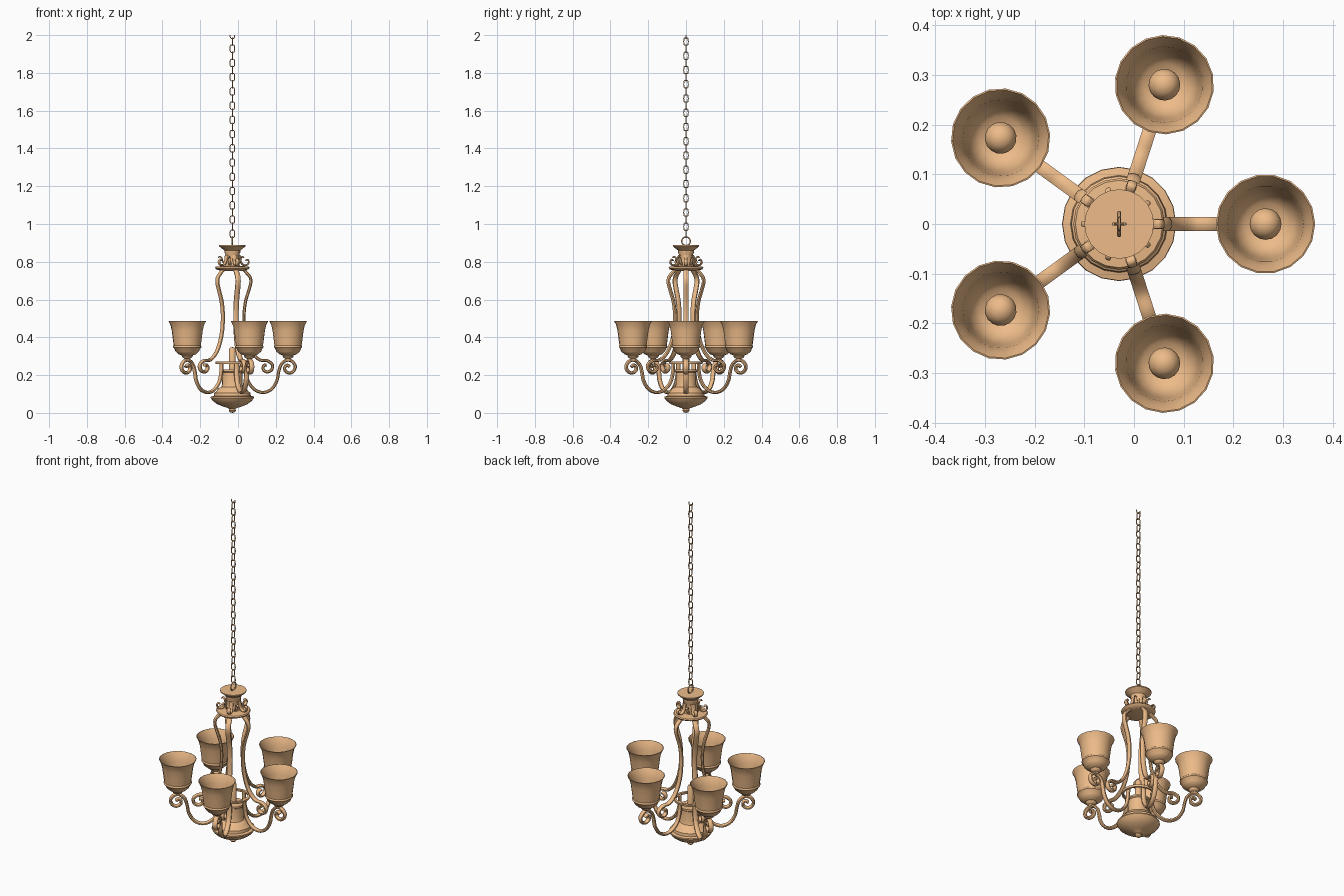
import bpy, bmesh, math
from mathutils import Vector, Matrix

AXIS = Vector((-0.03, 0, 0))      # the column stands slightly off centre
STEP = math.tau / 5
mat = bpy.data.materials.new("warm_bronze")
mat.diffuse_color = (0.85, 0.5, 0.25, 1)


def finish(name, bm, angle=40):
    bmesh.ops.recalc_face_normals(bm, faces=bm.faces)
    me = bpy.data.meshes.new(name)
    bm.to_mesh(me)
    bm.free()
    me.materials.append(mat)
    ob = bpy.data.objects.new(name, me)
    bpy.context.collection.objects.link(ob)
    ob.location = AXIS
    bpy.ops.object.select_all(action='DESELECT')
    ob.select_set(True)
    bpy.context.view_layer.objects.active = ob
    bpy.ops.object.shade_smooth_by_angle(angle=math.radians(angle))
    return ob


def lathe(name, profile, sides=20, centre_r=0, closed=False):
    """Spin (r, z) points around a vertical line at x = centre_r."""
    bm = bmesh.new()
    pts = profile + profile[:1] if closed else profile
    vs = [bm.verts.new((r, 0, z)) for r, z in pts]
    es = [bm.edges.new(p) for p in zip(vs, vs[1:])]
    bmesh.ops.spin(bm, geom=vs + es, cent=(0, 0, 0), axis=(0, 0, 1),
                   angle=math.tau, steps=sides, use_duplicate=False)
    bmesh.ops.remove_doubles(bm, verts=bm.verts, dist=1e-5)
    bmesh.ops.translate(bm, verts=bm.verts, vec=(centre_r, 0, 0))
    return finish(name, bm)


def smooth_path(pts, n=4, closed=False):
    """Catmull-Rom curve through the points."""
    p = [Vector(q) for q in pts]
    p = [p[-1]] + p + p[:2] if closed else [p[0]] + p + [p[-1]]
    out = []
    for a, b, c, d in zip(p, p[1:], p[2:], p[3:]):
        for k in range(n):
            t = k / n
            out.append(0.5 * (2 * b + (c - a) * t + (2 * a - 5 * b + 4 * c - d) * t * t
                              + (3 * b - a - 3 * c + d) * t ** 3))
    return out if closed else out + [p[-2]]


def sweep(name, pts, wide, thick, sides=8, n=4, closed=False, end_scale=1.0):
    """Sweep an oval section along an (r, z) path."""
    path = smooth_path(pts, n, closed)
    m = len(path)
    bm = bmesh.new()
    rings = []
    for i, p in enumerate(path):
        a = path[(i - 1) % m] if closed else path[max(i - 1, 0)]
        b = path[(i + 1) % m] if closed else path[min(i + 1, m - 1)]
        t = (b - a).normalized()
        s = 1 + (end_scale - 1) * i / m
        ring = []
        for k in range(sides):
            u = math.tau * (k + 0.5) / sides
            q = p + Vector((-t.y, t.x)) * (math.cos(u) * thick * s)
            ring.append(bm.verts.new((q.x, math.sin(u) * wide * s, q.y)))
        rings.append(ring)
    for i in range(m if closed else m - 1):
        A, B = rings[i], rings[(i + 1) % m]
        for k in range(sides):
            j = (k + 1) % sides
            bm.faces.new((A[k], A[j], B[j], B[k]))
    if not closed:
        bm.faces.new(rings[0])
        bm.faces.new(rings[-1])
    return finish(name, bm)


def five(ob, offset=0):
    """Repeat a part around the column."""
    base = ob.name
    ob.rotation_euler.z = offset
    for i in range(1, 5):
        c = ob.copy()
        c.name = f"{base}_{i + 1}"
        c.rotation_euler.z = offset + i * STEP
        bpy.context.collection.objects.link(c)


# Bowl-shaped base with drop finial and upper drum
lathe("base_bowl", [(0, 0.0), (0.012, 0.003), (0.019, 0.012), (0.016, 0.021), (0.024, 0.026),
                    (0.045, 0.032), (0.08, 0.046), (0.104, 0.064), (0.115, 0.08),
                    (0.114, 0.086), (0.098, 0.09), (0.096, 0.106), (0.084, 0.114),
                    (0.076, 0.13), (0.058, 0.138), (0.054, 0.15), (0.054, 0.215),
                    (0.06, 0.22), (0.06, 0.23), (0, 0.23)])
lathe("centre_stem", [(0, 0.225), (0.018, 0.225), (0.018, 0.335), (0.012, 0.346), (0, 0.348)], 12)
# Hoop that ties the lower arms together
lathe("arm_hoop", [(0.078, 0.26), (0.088, 0.26), (0.09, 0.272), (0.076, 0.272)], closed=True)

# Top plate, neck and cap
lathe("top_plate", [(0, 0.75), (0.06, 0.752), (0.086, 0.76), (0.092, 0.768), (0.088, 0.774),
                    (0.05, 0.778), (0, 0.778)])
lathe("top_neck", [(0, 0.775), (0.04, 0.775), (0.036, 0.80), (0.036, 0.835), (0.042, 0.85),
                   (0.042, 0.86), (0.055, 0.87), (0.07, 0.882), (0.07, 0.888), (0, 0.888)])
# Curled leaves over the top plate
five(sweep("top_leaf", [(0.038, 0.835), (0.045, 0.80), (0.06, 0.783), (0.08, 0.785),
                        (0.087, 0.80), (0.08, 0.812), (0.07, 0.806)], 0.013, 0.006, end_scale=0.7))
five(sweep("small_leaf", [(0.036, 0.785), (0.05, 0.80), (0.056, 0.82), (0.068, 0.828),
                          (0.074, 0.82)], 0.009, 0.005, end_scale=0.6), STEP / 2)

# Upper arms: bulge, waist, flare and inner scroll
five(sweep("upper_arm", [(0.055, 0.765), (0.072, 0.745), (0.093, 0.72), (0.098, 0.69),
                         (0.086, 0.645), (0.07, 0.59), (0.062, 0.52), (0.066, 0.44),
                         (0.082, 0.37), (0.108, 0.315), (0.145, 0.281), (0.185, 0.276),
                         (0.212, 0.255), (0.207, 0.227), (0.183, 0.217), (0.164, 0.23),
                         (0.166, 0.25), (0.182, 0.254)], 0.015, 0.009))
# Lower arms: deep swing ending in the scroll that holds the lamp
five(sweep("lower_arm", [(0.07, 0.27), (0.072, 0.22), (0.085, 0.165), (0.12, 0.122),
                         (0.165, 0.108), (0.208, 0.126), (0.236, 0.17), (0.245, 0.215),
                         (0.258, 0.255), (0.285, 0.278), (0.315, 0.274), (0.333, 0.248),
                         (0.325, 0.222), (0.302, 0.211), (0.28, 0.223), (0.278, 0.243),
                         (0.292, 0.253), (0.304, 0.243)], 0.014, 0.009))

# Lamps: cup, open bell shade and bulb
R = 0.295
five(lathe("lamp_cup", [(0, 0.275), (0.012, 0.278), (0.014, 0.287), (0.026, 0.293), (0.03, 0.302),
                        (0.024, 0.312), (0.018, 0.33), (0.018, 0.345), (0, 0.345)], 16, R))
five(lathe("lamp_shade", [(0.02, 0.302), (0.045, 0.31), (0.062, 0.325), (0.07, 0.343),
                          (0.075, 0.347), (0.075, 0.353), (0.072, 0.357), (0.077, 0.395),
                          (0.082, 0.435), (0.089, 0.465), (0.1, 0.486), (0.097, 0.487),
                          (0.085, 0.465), (0.077, 0.435), (0.072, 0.395), (0.067, 0.357),
                          (0.058, 0.33), (0.043, 0.315), (0.02, 0.308)], 18, R, True))
five(lathe("bulb", [(0, 0.335), (0.015, 0.338), (0.022, 0.352), (0.03, 0.368), (0.032, 0.383),
                    (0.028, 0.398), (0.017, 0.41), (0, 0.414)], 16, R))

# Chain: hanging loop, alternating links and the cut end at the top
loop = [(0.023 * math.cos(i * math.tau / 8), 0.023 * math.sin(i * math.tau / 8)) for i in range(8)]
ring = sweep("hanging_loop", loop, 0.004, 0.004, 6, 2, True)
ring.location.z = 0.909
ring.rotation_euler.z = math.pi / 2
oval = [(0.0115, -0.011), (0.0115, 0.011), (0.007, 0.019), (-0.007, 0.019),
        (-0.0115, 0.011), (-0.0115, -0.011), (-0.007, -0.019), (0.007, -0.019)]
link = sweep("chain_link", oval, 0.003, 0.003, 6, 2, True)
for i in range(28):
    ob = link if i == 0 else link.copy()
    if i:
        ob.name = f"chain_link_{i + 1}"
        bpy.context.collection.objects.link(ob)
    ob.location = AXIS + Vector((0, 0, 1.966 - 0.0377 * i))
    ob.rotation_euler.z = math.pi / 2 if i % 2 == 0 else 0
end = sweep("chain_end_hook", [(0.0115, 0.015), (0.0115, 0.006), (0.007, -0.002),
                               (-0.007, -0.002), (-0.0115, 0.006), (-0.0115, 0.015)], 0.003, 0.003, 6, 2)
end.location.z = 1.985
